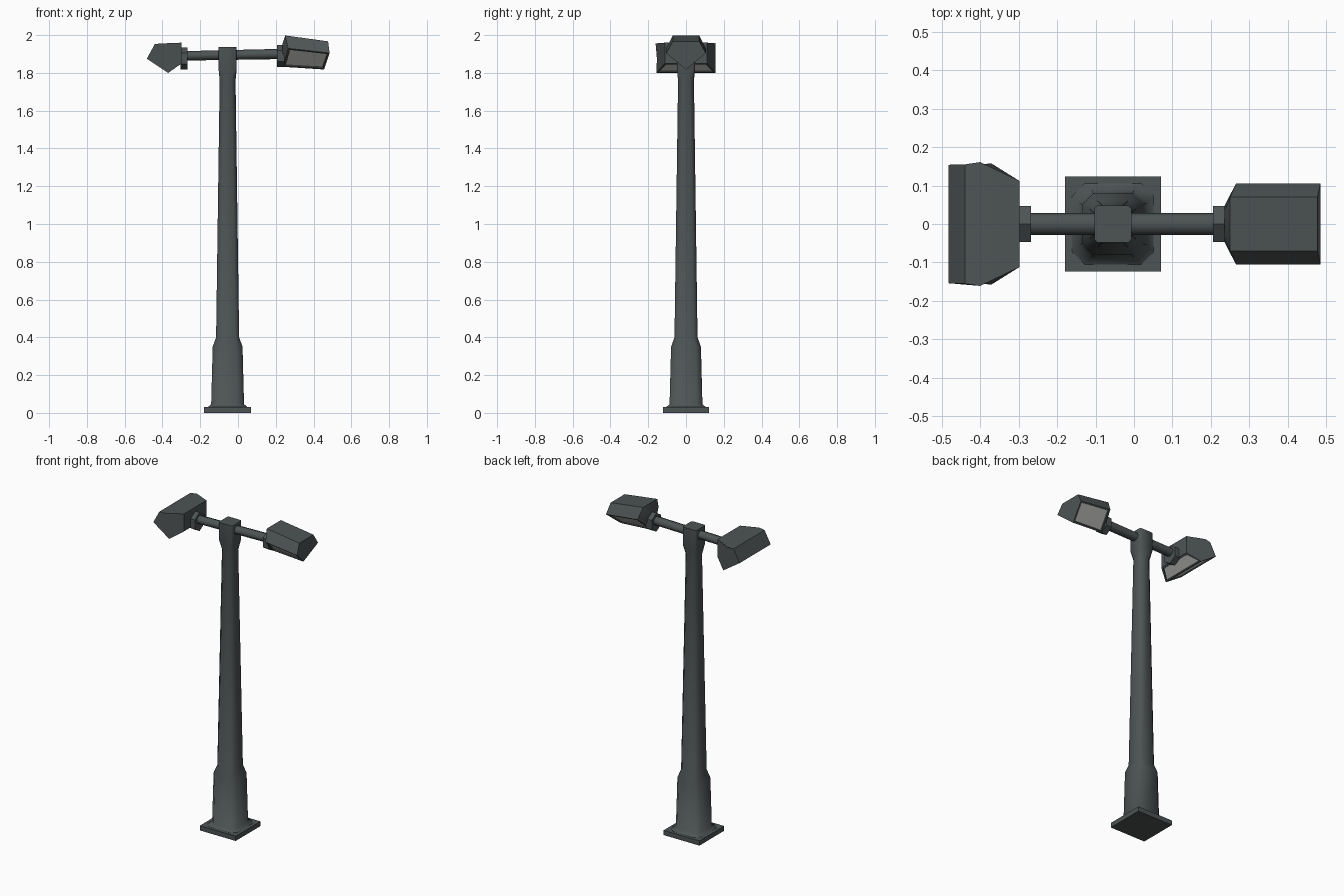
import bpy, bmesh, math

if "Cube" in bpy.data.objects:
    bpy.data.objects.remove(bpy.data.objects["Cube"])

PX = -0.055  # pole centre in x


def material(name, rgb):
    m = bpy.data.materials.new(name)
    m.diffuse_color = (*rgb, 1)
    m.use_nodes = True
    m.node_tree.nodes["Principled BSDF"].inputs["Base Color"].default_value = m.diffuse_color
    return m


METAL = material("dark_grey_metal", (0.075, 0.088, 0.088))
GLASS = material("pale_lamp_glass", (0.62, 0.62, 0.60))


def loft(name, rings, panels=False, angle=50):
    """Skin equal-length rings of points, with capped ends."""
    bm = bmesh.new()
    vs = [[bm.verts.new(p) for p in r] for r in rings]
    n = len(rings[0])
    for a, b in zip(vs, vs[1:]):
        for i in range(n):
            j = (i + 1) % n
            bm.faces.new((a[i], a[j], b[j], b[i]))
    bm.faces.new(vs[0][::-1])
    bm.faces.new(vs[-1])
    bmesh.ops.recalc_face_normals(bm, faces=bm.faces)
    if panels:  # recessed glass in the downward faces
        bm.normal_update()
        low = [f for f in bm.faces if f.normal.z < -0.5 and len(f.verts) == 4]
        bmesh.ops.inset_individual(bm, faces=low, thickness=0.014, depth=0)
        bmesh.ops.inset_individual(bm, faces=low, thickness=0.002, depth=-0.006)
        for f in low:
            f.material_index = 1
    me = bpy.data.meshes.new(name)
    bm.to_mesh(me)
    bm.free()
    me.materials.append(METAL)
    me.materials.append(GLASS)
    ob = bpy.data.objects.new(name, me)
    bpy.context.collection.objects.link(ob)
    bpy.ops.object.select_all(action='DESELECT')
    ob.select_set(True)
    bpy.context.view_layer.objects.active = ob
    bpy.ops.object.shade_smooth_by_angle(angle=math.radians(angle))
    return ob


def chamfered_square(r, k, z):
    c = r * k
    return [(PX + x, y, z) for x, y in ((r, -c), (r, c), (c, r), (-c, r),
                                        (-r, c), (-r, -c), (-c, -r), (c, -r))]


def x_ring(x, z, ry, rz, n):
    return [(x, ry * math.sin(t), z + rz * math.cos(t))
            for t in (2 * math.pi * i / n for i in range(n))]


# Square foot plate
loft("base_plate", [[(PX + sx * 0.125, sy * 0.123, z) for sx, sy in
                     ((-1, -1), (1, -1), (1, 1), (-1, 1))] for z in (0, 0.03)], angle=30)

# Tapered pole with chamfered-square section: radius, flat ratio, height
loft("pole", [chamfered_square(*s) for s in (
    (0.108, 0.7, 0.028), (0.087, 0.63, 0.046), (0.079, 0.65, 0.35),
    (0.061, 0.66, 0.40), (0.042, 0.50, 1.76), (0.048, 0.85, 1.82),
    (0.048, 0.85, 1.936))])

# Cross arm, slightly rising to the right
loft("cross_arm", [x_ring(-0.29, 1.890, 0.029, 0.025, 8),
                   x_ring(0.22, 1.900, 0.029, 0.027, 8)])

# Hexagonal collars
for name, x0, x1, z in (("left_collar", -0.305, -0.268, 1.876),
                        ("right_collar", 0.206, 0.246, 1.889)):
    loft(name, [x_ring(x, z, 0.054, 0.059, 6) for x in (x0, x1)], angle=30)


# Right lamp head: pentagonal section running along x, drooping outward
def pentagon(top, side, low):
    return [(top[0], -top[1], top[2]), (top[0], top[1], top[2]),
            (side[0], side[1], side[2]), (low[0], 0, low[1]),
            (side[0], -side[1], side[2])]


loft("right_lamp_head", [
    pentagon((0.236, 0.035, 1.955), (0.236, 0.048, 1.91), (0.232, 1.845)),
    pentagon((0.250, 0.070, 1.998), (0.265, 0.105, 1.930), (0.240, 1.832)),
    pentagon((0.477, 0.070, 1.967), (0.485, 0.105, 1.905), (0.456, 1.818)),
], panels=True, angle=30)

# Left lamp head: wide hood running along y (x, z, half width)
HOOD = ((-0.483, 1.875, 0.154), (-0.44, 1.953, 0.155), (-0.40, 1.956, 0.161),
        (-0.298, 1.960, 0.112), (-0.298, 1.850, 0.112), (-0.37, 1.800, 0.157))
loft("left_lamp_head", [[(x, s * w, z) for x, z, w in HOOD] for s in (-1, 1)],
     panels=True, angle=30)
